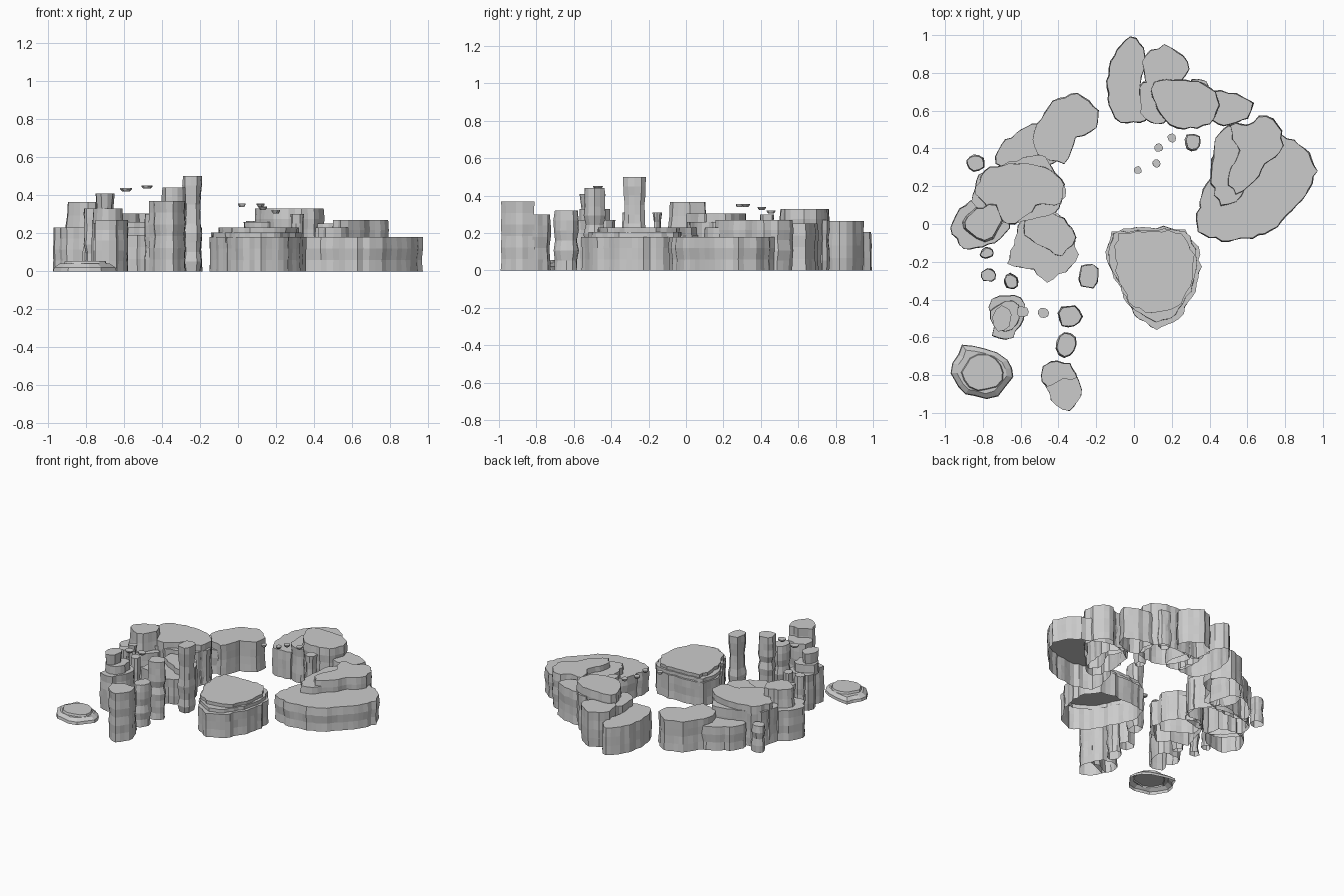
import bpy, bmesh, math, random
from mathutils import Vector

if "Cube" in bpy.data.objects:
    bpy.data.objects.remove(bpy.data.objects["Cube"])

random.seed(7)


def jagged(points, step=0.035, rough=0.010):
    """Subdivide a coarse outline and push points in and out for a craggy edge."""
    pts = [Vector((x / 100, y / 100)) for x, y in points]
    area = sum(a.x * b.y - b.x * a.y for a, b in zip(pts, pts[1:] + pts[:1]))
    if area < 0:
        pts.reverse()
    out = []
    for a, b in zip(pts, pts[1:] + pts[:1]):
        n = max(1, round((b - a).length / step))
        nrm = Vector((b.y - a.y, a.x - b.x)).normalized()
        for i in range(n):
            off = random.uniform(-rough, rough) if i else 0
            bulge = 0.008 * math.sin(math.pi * i / n)
            out.append(a.lerp(b, i / n) + nrm * (off + bulge))
    return out


def build(name, outline, levels, wave=0.005):
    """Wall rings through (z, scale) levels, flat top, open underneath."""
    c = sum(outline, Vector((0, 0))) / len(outline)
    bm = bmesh.new()
    prev = None
    for k, (z, s) in enumerate(levels):
        ring = []
        w = 0 if k == len(levels) - 1 else random.uniform(-wave, wave)
        for p in outline:
            d = p - c
            q = c + d * s + d.normalized() * (w + random.uniform(-wave, wave) * 0.4)
            ring.append(bm.verts.new((q.x, q.y, z)))
        if prev:
            n = len(ring)
            for i in range(n):
                j = (i + 1) % n
                bm.faces.new((prev[i], prev[j], ring[j], ring[i]))
        prev = ring
    bm.faces.new(prev)
    me = bpy.data.meshes.new(name)
    bm.to_mesh(me)
    bm.free()
    ob = bpy.data.objects.new(name, me)
    bpy.context.collection.objects.link(ob)
    return ob


def cliff(name, points, top, base=0.0, bottom=1.0):
    n = max(1, round((top - base) / 0.06))
    levels = [(base + (top - base) * i / n, bottom + (1 - bottom) * i / n)
              for i in range(n + 1)]
    return build(name, jagged(points), levels)


def blob(cx, cy, rx, ry, n=11, rough=0.13):
    out = []
    for i in range(n):
        a = math.tau * i / n
        r = 1 + random.uniform(-rough, rough)
        out.append(Vector((cx + rx * r * math.cos(a), cy + ry * r * math.sin(a))))
    return out


def pillar(name, cx, cy, rx, ry, top, base=0.0):
    n = max(1, round((top - base) / 0.05))
    build(name, blob(cx, cy, rx, ry),
          [(base + (top - base) * i / n, 1.0) for i in range(n + 1)], 0.007)


# Central plateau in three tiers
cliff("central_plateau_base", [(-12, -4), (8, -2), (27, -3), (35, -16), (33, -32), (24, -50),
                               (12, -56), (0, -48), (-8, -32), (-15, -18)], 0.18)
cliff("central_plateau_middle", [(-11, -5), (8, -3), (27, -4), (33, -17), (31, -32), (22, -48),
                                 (12, -52), (1, -46), (-7, -32), (-13, -18)], 0.205, 0.15)
cliff("central_plateau_top", [(-8, -5), (8, -4), (25, -5), (32, -16), (30, -33), (22, -44),
                              (10, -47), (0, -44), (-6, -34), (-10, -18)], 0.23, 0.18)

# Right plateau
cliff("right_plateau_base", [(52, 50), (44, 44), (41, 24), (35, 12), (34, -4), (50, -9), (69, -5),
                             (86, 10), (97, 28), (90, 40), (78, 47), (66, 52)], 0.18)
cliff("right_plateau_middle", [(50, 52), (43, 45), (41, 25), (46, 10), (54, 12), (60, 25), (60, 45)], 0.23)
cliff("right_plateau_top", [(70, 57), (78, 49), (77, 38), (69, 32), (64, 23), (54, 16), (50, 24),
                            (56, 39), (51, 52), (60, 52)], 0.27)

# Back ridge
cliff("back_cliff_left", [(-2, 99), (5, 93), (3, 71), (6, 55), (-7, 54), (-13, 63), (-13, 79), (-9, 92)], 0.205)
cliff("back_cliff_rear", [(16, 95), (26, 89), (29, 82), (24, 75), (8, 73), (4, 86)], 0.265)
cliff("back_cliff_step", [(5, 75), (16, 74), (18, 56), (12, 53), (6, 56), (3, 66)], 0.26)
cliff("back_cliff_main", [(11, 75), (27, 76), (40, 72), (45, 63), (40, 53), (23, 51), (16, 56), (10, 67)], 0.33)
cliff("back_cliff_right", [(42, 70), (54, 69), (63, 64), (60, 56), (51, 53), (42, 55)], 0.25)
pillar("back_cliff_knob", 0.34, 0.73, 0.045, 0.04, 0.27)
pillar("back_pillar", 0.31, 0.435, 0.038, 0.042, 0.30)

# Left ridge
cliff("left_cliff_rear", [(-30, 69), (-19, 60), (-20, 51), (-31, 46), (-37, 32), (-51, 37), (-53, 49), (-43, 65)], 0.23)
cliff("left_cliff_link", [(-54, 53), (-44, 50), (-40, 34), (-58, 28), (-73, 32), (-70, 42)], 0.18)
cliff("left_plateau_step", [(-86, 12), (-82, 26), (-66, 33), (-47, 36), (-42, 27), (-36, 18),
                            (-42, 6), (-58, 2), (-72, 0)], 0.26)
cliff("left_plateau_top", [(-84, 16), (-79, 28), (-66, 32), (-47, 30), (-37, 21), (-39, 11),
                           (-52, 10), (-63, 0), (-71, 3)], 0.305)
cliff("left_cliff_front", [(-47, 10), (-37, 3), (-31, -8), (-31, -20), (-46, -31), (-53, -24),
                           (-67, -21), (-63, -8), (-58, 5)], 0.19)
cliff("left_cliff_shelf", [(-54, 8), (-37, 3), (-31, -7), (-38, -17), (-48, -12), (-58, -6)], 0.23)
cliff("left_outcrop_base", [(-97, -2), (-92, 8), (-80, 14), (-68, 10), (-66, -2), (-74, -10), (-90, -13)], 0.23)
cliff("left_outcrop_top", [(-88, 4), (-80, 8), (-73, 10), (-70, 2), (-75, -7), (-83, -7), (-89, -2)],
      0.365, 0.22, 1.15)

# Free standing pillars
for i, (x, y, rx, ry, h) in enumerate([
        (-0.24, -0.275, 0.05, 0.06, 0.50), (-0.34, -0.49, 0.055, 0.055, 0.44),
        (-0.36, -0.64, 0.05, 0.058, 0.32), (-0.77, -0.27, 0.035, 0.032, 0.33),
        (-0.65, -0.305, 0.033, 0.036, 0.31), (-0.78, -0.155, 0.03, 0.025, 0.31),
        (-0.84, 0.325, 0.045, 0.038, 0.20)]):
    pillar(f"pillar_{i + 1}", x, y, rx, ry, h)

# Front twin column
cliff("front_column_low", [(-49, -80), (-44, -73), (-34, -74), (-30, -82), (-45, -88)], 0.30)
cliff("front_column_high", [(-47, -86), (-30, -81), (-28, -91), (-34, -99), (-41, -96)], 0.37)

# Stepped tower
cliff("tower_base", [(-77, -44), (-71, -38), (-60, -39), (-58, -47), (-64, -60), (-75, -59), (-72, -51)], 0.27)
cliff("tower_middle", [(-76, -46), (-68, -41), (-61, -43), (-62, -53), (-68, -57), (-74, -54)], 0.33, 0.25)
cliff("tower_top", [(-75, -49), (-70, -43), (-66, -45), (-66, -54), (-72, -57)], 0.41, 0.32, 0.9)

# Low mound
mound = [(-97, -79), (-91, -64), (-79, -66), (-67, -72), (-64, -81), (-72, -91), (-84, -91), (-93, -86)]
build("mound_base", jagged(mound, 0.06), [(0, 1.0), (0.02, 0.97), (0.04, 0.80)], 0.003)
build("mound_top", blob(-0.80, -0.785, 0.105, 0.09, 14, 0.08), [(0.03, 1.1), (0.055, 1.0)], 0.002)

# Floating stepping slabs
for i, (x, y, z, r) in enumerate([
        (-0.59, -0.465, 0.437, 0.03), (-0.48, -0.47, 0.452, 0.028), (0.02, 0.285, 0.356, 0.021),
        (0.12, 0.32, 0.356, 0.022), (0.13, 0.405, 0.34, 0.024), (0.20, 0.455, 0.322, 0.023)]):
    slab = build(f"floating_slab_{i + 1}", blob(x, y, r, r, 9), [(z - 0.017, 0.65), (z - 0.006, 1.0), (z, 1.0)], 0.001)
    bm = bmesh.new()
    bm.from_mesh(slab.data)
    bmesh.ops.holes_fill(bm, edges=bm.edges, sides=0)
    bmesh.ops.recalc_face_normals(bm, faces=bm.faces)
    bm.to_mesh(slab.data)
    bm.free()
